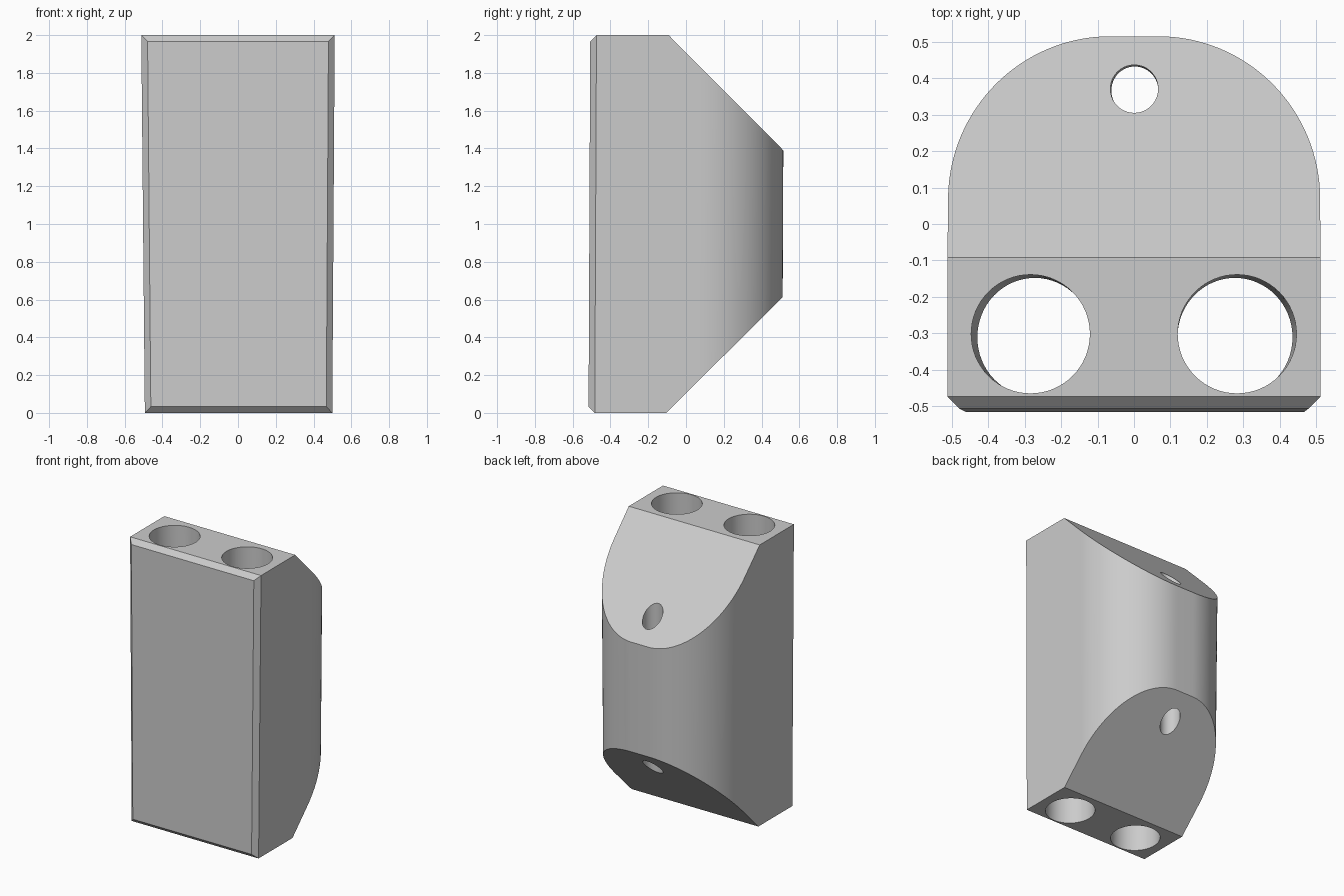
import bpy, bmesh, math
from mathutils import Vector

cube = bpy.data.objects.get("Cube")
if cube:
    bpy.data.objects.remove(cube, do_unlink=True)

grey = bpy.data.materials.new("plain grey")
grey.use_nodes = True
colour = (0.6, 0.6, 0.6, 1)
grey.diffuse_color = colour
grey.node_tree.nodes["Principled BSDF"].inputs["Base Color"].default_value = colour


def taper(co):
    """Narrow the block slightly towards its foot and lean it forward."""
    t = 1 - co.z / 2
    return Vector((co.x * (1 - 0.031 * t) + 0.003 * t, co.y - 0.009 * t, co.z))


def prism(outline, low, high):
    bm = bmesh.new()
    face = bm.faces.new([bm.verts.new((x, y, low)) for x, y in outline])
    top = bmesh.ops.extrude_face_region(bm, geom=[face])["geom"]
    bmesh.ops.translate(bm, vec=(0, 0, high - low),
                        verts=[v for v in top if isinstance(v, bmesh.types.BMVert)])
    bmesh.ops.recalc_face_normals(bm, faces=bm.faces)
    return bm


def slice_off(bm, point, normal):
    """Remove everything beyond a plane and cap the cut."""
    bmesh.ops.bisect_plane(bm, geom=bm.verts[:] + bm.edges[:] + bm.faces[:], dist=1e-5,
                           plane_co=point, plane_no=Vector(normal).normalized(),
                           clear_outer=True)
    bmesh.ops.holes_fill(bm, edges=[e for e in bm.edges if e.is_boundary], sides=0)


def finish(bm, name):
    for v in bm.verts:
        v.co = taper(v.co)
    bmesh.ops.recalc_face_normals(bm, faces=bm.faces)
    mesh = bpy.data.meshes.new(name)
    bm.to_mesh(mesh)
    bm.free()
    mesh.materials.append(grey)
    obj = bpy.data.objects.new(name, mesh)
    bpy.context.collection.objects.link(obj)
    return obj


def arc(cx, cy, r, start, end, n):
    angles = [math.radians(start + (end - start) * i / n) for i in range(n + 1)]
    return [(cx + r * math.cos(a), cy + r * math.sin(a)) for a in angles]


# Block: square front, large rounded rear corners
W, FRONT, BACK, R, H = 0.512, -0.507, 0.518, 0.445, 2.0
outline = [(-W, FRONT), (W, FRONT)]
outline += arc(W - R, BACK - R, R, 0, 90, 32) + arc(R - W, BACK - R, R, 90, 180, 32)
bm = prism(outline, 0, H)

# Sloping rear faces, top and bottom
slice_off(bm, (0, -0.092, H), (0, 1, 1))
slice_off(bm, (0, -0.095, 0), (0, 1, -1))

# Chamfer round the front face
C = 0.033
for side in (-1, 1):
    slice_off(bm, (side * W, FRONT + C, 1), (side, -1, 0))
    slice_off(bm, (0, FRONT + C, H / 2 + side * H / 2), (0, -1, side))
block = finish(bm, "block")

# Through holes: two wide in front, one narrow behind
holes = {"left_hole": (0.283, -0.302, 0.163),
         "right_hole": (-0.284, -0.302, 0.163),
         "rear_hole": (0, 0.373, 0.066)}
bpy.context.view_layer.objects.active = block
block.select_set(True)
for name, (x, y, r) in holes.items():
    cutter = finish(prism(arc(x, y, r, 0, 360, 64)[:-1], -0.2, H + 0.2), name + "_cutter")
    cutter.hide_render = True
    mod = block.modifiers.new(name, 'BOOLEAN')
    mod.operation = 'DIFFERENCE'
    mod.solver = 'EXACT'
    mod.object = cutter
    bpy.ops.object.modifier_apply(modifier=mod.name)
    bpy.data.objects.remove(cutter, do_unlink=True)

bpy.ops.object.shade_smooth_by_angle(angle=math.radians(30))
